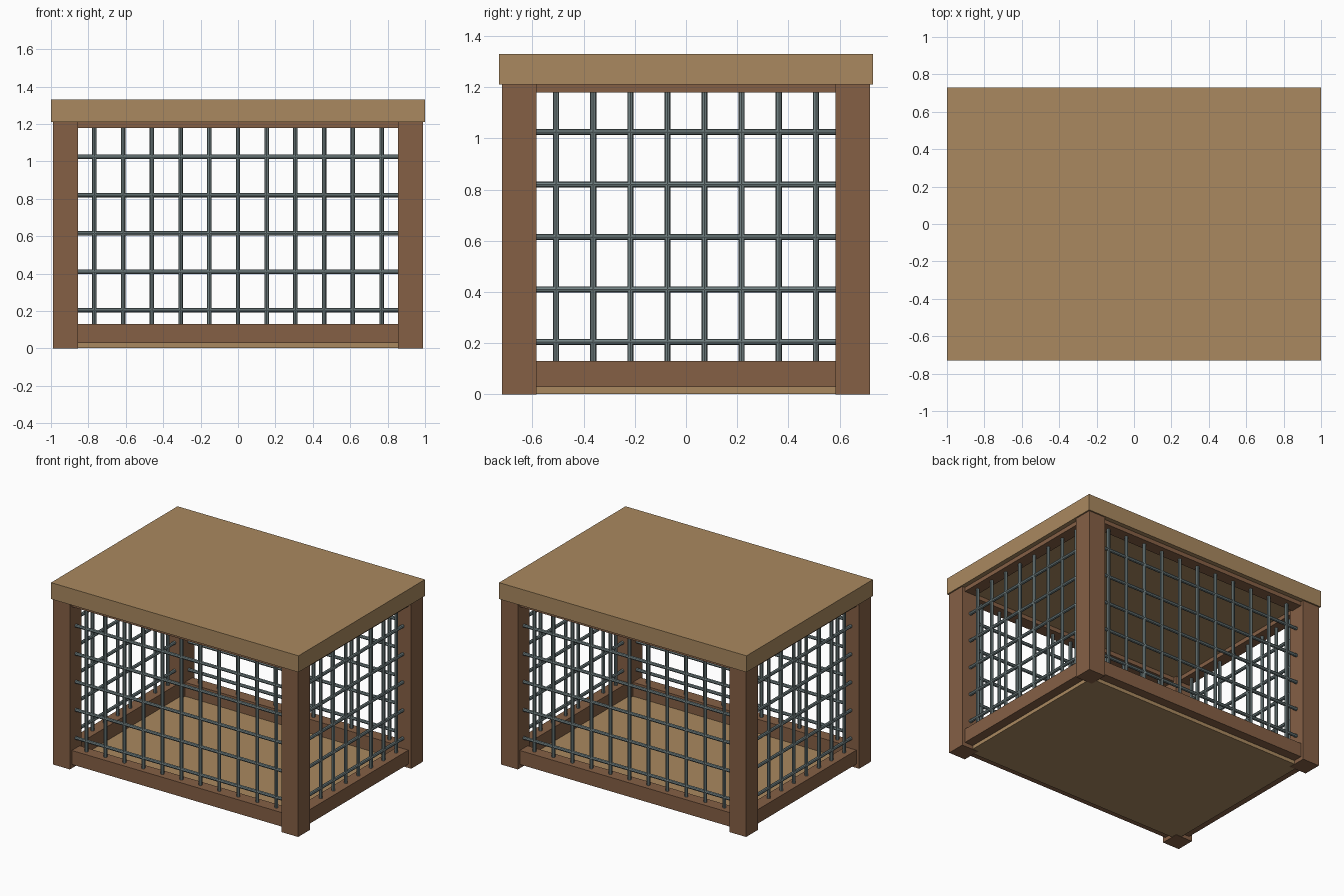
import bpy
import math

if "Cube" in bpy.data.objects:
    bpy.data.objects.remove(bpy.data.objects["Cube"])


def material(name, rgb):
    m = bpy.data.materials.new(name)
    m.diffuse_color = (*rgb, 1)
    m.use_nodes = True
    m.node_tree.nodes["Principled BSDF"].inputs["Base Color"].default_value = m.diffuse_color
    return m


TAN = material("tan wood", (0.40, 0.25, 0.115))
BROWN = material("brown wood", (0.235, 0.117, 0.06))
STEEL = material("grey steel", (0.17, 0.225, 0.23))


def box(name, lo, hi, mat):
    bpy.ops.mesh.primitive_cube_add(size=1, location=[(a + b) / 2 for a, b in zip(lo, hi)])
    ob = bpy.context.object
    ob.name = name
    ob.scale = [b - a for a, b in zip(lo, hi)]
    bpy.ops.object.transform_apply(location=False, rotation=False, scale=True)
    ob.data.materials.append(mat)


def bar(name, centre, length, axis):
    rot = {"x": (0, math.pi / 2, 0), "y": (math.pi / 2, 0, 0), "z": (0, 0, 0)}[axis]
    bpy.ops.mesh.primitive_cylinder_add(vertices=8, radius=0.012, depth=length,
                                        location=centre, rotation=rot)
    ob = bpy.context.object
    ob.name = name
    ob.data.materials.append(STEEL)


# Main dimensions
X, Y = 0.99, 0.72            # outer faces of the posts
POST = 0.135
XI, YI = X - POST, Y - POST  # inner faces of the posts
XC, YC = X - POST / 2, Y - POST / 2
HALF = 0.045                 # half thickness of the rails
TOP = 1.21

# Lid and floor
box("lid", (-1, -0.73, TOP), (1, 0.73, 1.33), TAN)
box("floor", (-0.9, -0.63, 0.002), (0.9, 0.63, 0.028), TAN)

# Corner posts
for sx in (-1, 1):
    for sy in (-1, 1):
        cx, cy = sx * XC, sy * YC
        box("corner_post", (cx - POST / 2, cy - POST / 2, 0),
            (cx + POST / 2, cy + POST / 2, TOP), BROWN)

RAILS = (("lower_rail", 0.028, 0.13), ("upper_rail", 1.18, TOP))
ROWS = [0.205 * i for i in range(1, 6)]
Z0, Z1 = 0.13, 1.18

for s in (-1, 1):
    # Rails between the posts
    for name, z0, z1 in RAILS:
        box(name, (-XI, s * YC - HALF, z0), (XI, s * YC + HALF, z1), BROWN)
        box(name, (s * XC - HALF, -YI, z0), (s * XC + HALF, YI, z1), BROWN)
    # Upright bars
    for i in range(11):
        bar("upright_bar", ((i - 5) * 0.1535, s * YC, (Z0 + Z1) / 2), Z1 - Z0, "z")
    for i in range(8):
        bar("upright_bar", (s * XC, (i - 3.5) * 0.145, (Z0 + Z1) / 2), Z1 - Z0, "z")
    # Cross bars
    for z in ROWS:
        bar("cross_bar", (0, s * YC, z), 2 * XI, "x")
        bar("cross_bar", (s * XC, 0, z), 2 * YI, "y")
